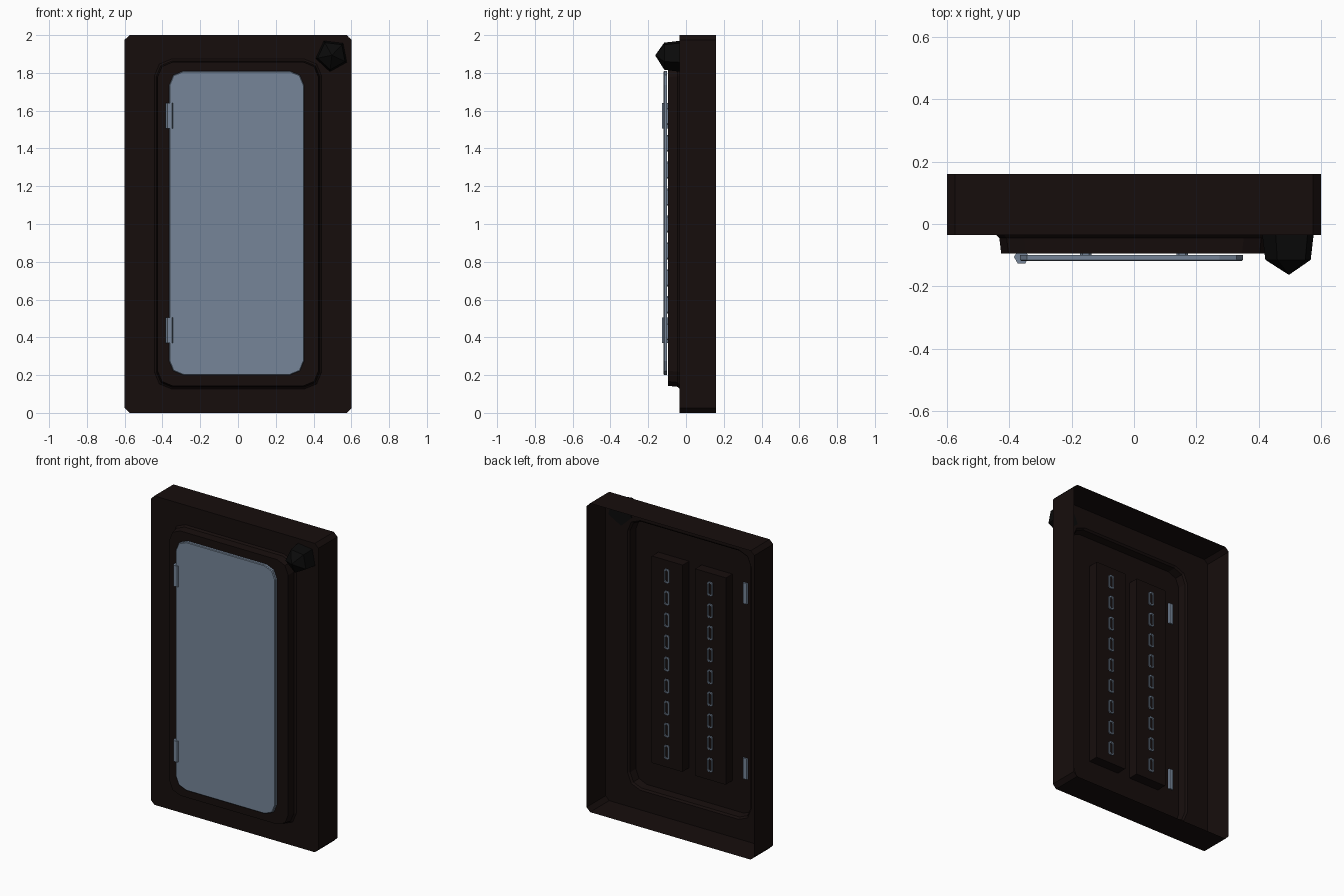
import bpy, bmesh
from math import sin, cos, pi, radians

if "Cube" in bpy.data.objects:
    bpy.data.objects.remove(bpy.data.objects["Cube"])


def material(name, rgb):
    m = bpy.data.materials.new(name)
    m.diffuse_color = (*rgb, 1)
    m.use_nodes = True
    m.node_tree.nodes["Principled BSDF"].inputs["Base Color"].default_value = m.diffuse_color
    return m


DARK = material("dark_brown", (0.008, 0.0042, 0.0038))
BLUE = material("blue_grey", (0.18, 0.235, 0.315))
BLACK = material("black", (0.003, 0.003, 0.003))


def rounded(x0, x1, z0, z1, r, y, bulge=True):
    """Rectangle facing -y with three points per corner (a plain chamfer if not bulge)."""
    pts = []
    corners = ((x1 - r, z0 + r, -90), (x1 - r, z1 - r, 0), (x0 + r, z1 - r, 90), (x0 + r, z0 + r, 180))
    for cx, cz, a0 in corners:
        for k in range(3):
            a = radians(a0 + 45 * k)
            q = r if bulge or k != 1 else r * cos(pi / 4)
            pts.append((cx + q * cos(a), y, cz + q * sin(a)))
    return pts


def loft(name, loops, mat, cap_front=True, cap_back=True, close=False):
    """Bridge point loops ordered from back to front."""
    bm = bmesh.new()
    rings = [[bm.verts.new(p) for p in loop] for loop in loops]
    pairs = list(zip(rings, rings[1:]))
    if close:
        pairs.append((rings[-1], rings[0]))
    for a, b in pairs:
        n = len(a)
        for i in range(n):
            j = (i + 1) % n
            bm.faces.new((a[i], a[j], b[j], b[i]))
    if cap_front:
        bm.faces.new(rings[-1])
    if cap_back:
        bm.faces.new(rings[0][::-1])
    me = bpy.data.meshes.new(name)
    bm.to_mesh(me)
    bm.free()
    me.materials.append(mat)
    ob = bpy.data.objects.new(name, me)
    bpy.context.collection.objects.link(ob)
    return ob


# Frame shell, open at the back, with the raised panel in front
loft("frame_shell", [
    rounded(-0.6, 0.6, 0, 2, 0.025, 0.16, False),
    rounded(-0.6, 0.6, 0, 2, 0.025, -0.035, False),
    rounded(-0.443, 0.443, 0.127, 1.873, 0.09, -0.035),
    rounded(-0.432, 0.432, 0.138, 1.862, 0.08, -0.045),
    rounded(-0.426, 0.426, 0.143, 1.857, 0.08, -0.095),
], DARK, cap_back=False)

# Blue front plate
loft("front_plate", [
    rounded(-0.365, 0.35, 0.2, 1.81, 0.075, -0.1),
    rounded(-0.365, 0.35, 0.2, 1.81, 0.075, -0.115),
    rounded(-0.361, 0.346, 0.204, 1.806, 0.073, -0.119),
], BLUE)

# Hinge barrels on the left edge of the plate
for name, z0, z1 in (("lower_hinge", 0.37, 0.505), ("upper_hinge", 1.505, 1.64)):
    ring = [(-0.361 + 0.024 * cos(k * pi / 3), -0.106 + 0.024 * sin(k * pi / 3)) for k in range(6)]
    loft(name, [[(x, y, z) for x, y in ring] for z in (z0, z1)], BLUE)

# Two rear boxes, each with a column of nine slotted sleeves
for side, cx in (("left", -0.155), ("right", 0.155)):
    loft(side + "_rear_box", [
        rounded(cx - 0.111, cx + 0.111, 0.33, 1.67, 0.003, -0.028),
        rounded(cx - 0.111, cx + 0.111, 0.33, 1.67, 0.003, -0.094),
    ], DARK)
    for i in range(9):
        z = 1.0 + (i - 4) * 0.1425

        def ring(w, h, y):
            return rounded(cx - w, cx + w, z - h, z + h, 0.007, y, False)

        loft(f"{side}_sleeve_{i + 1}", [
            ring(0.010, 0.037, -0.1), ring(0.010, 0.037, -0.020),
            ring(0.018, 0.045, -0.020), ring(0.018, 0.045, -0.1),
        ], BLUE, False, False, close=True)

# Five-sided pointed knob
def penta(r, y):
    return [(0.497 + r * cos(a), y, 1.893 + r * sin(a))
            for a in (radians(-97 + 72 * k) for k in range(5))]


loft("knob", [penta(0.088, -0.03), penta(0.077, -0.115), penta(0.002, -0.162)], BLACK)
